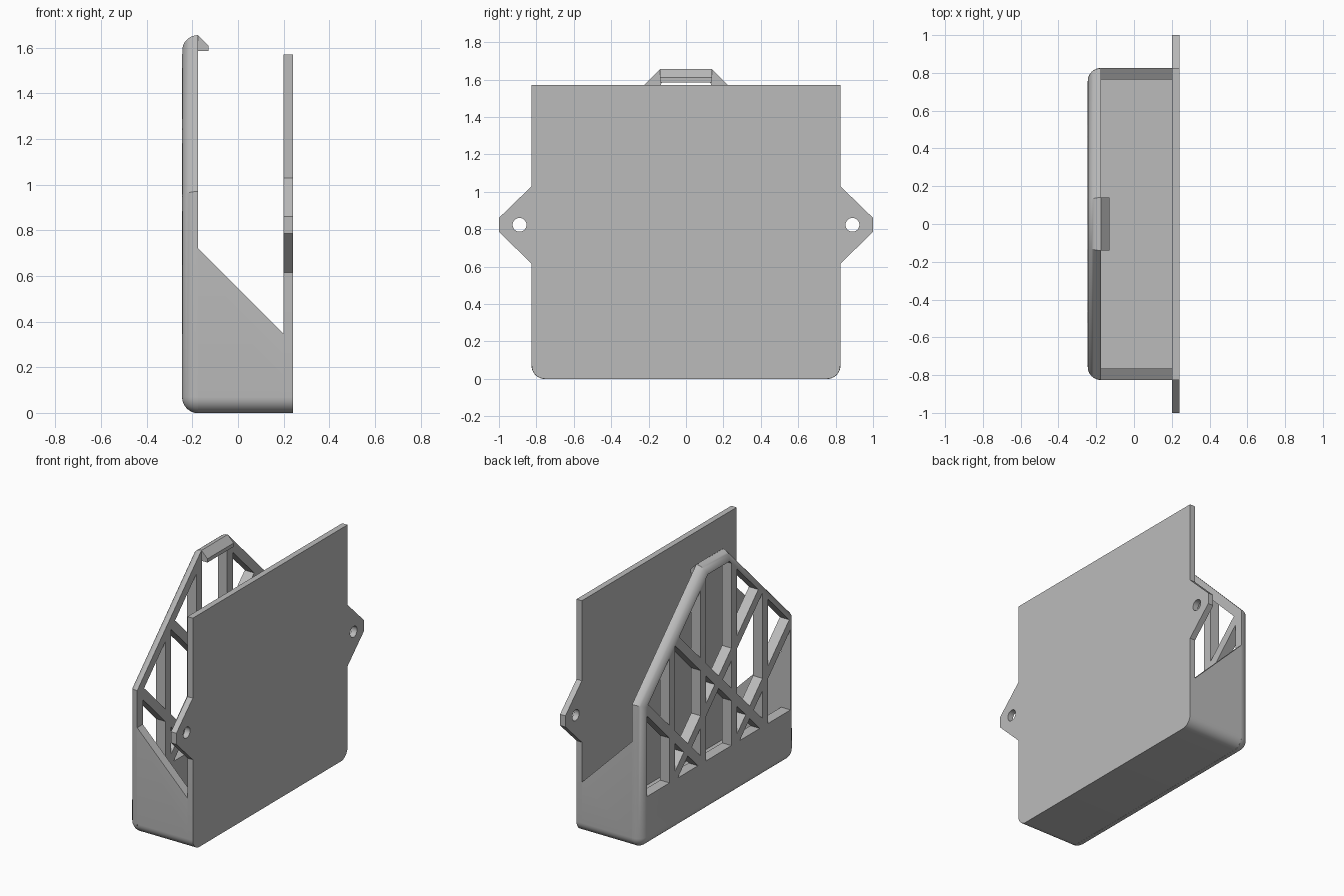
import bpy, bmesh, math
from mathutils import Vector

if "Cube" in bpy.data.objects:
    bpy.data.objects.remove(bpy.data.objects["Cube"])

R = 0.07            # outer edge rounding
HALF = 0.825        # half width of the holder
WALL = 0.06

grey = bpy.data.materials.new("plain_grey")
grey.diffuse_color = (0.5, 0.5, 0.5, 1)
grey.use_nodes = True
grey.node_tree.nodes["Principled BSDF"].inputs["Base Color"].default_value = grey.diffuse_color


def make(name, bm):
    bmesh.ops.recalc_face_normals(bm, faces=bm.faces)
    me = bpy.data.meshes.new(name)
    bm.to_mesh(me)
    bm.free()
    me.materials.append(grey)
    ob = bpy.data.objects.new(name, me)
    bpy.context.collection.objects.link(ob)
    return ob


def extrude(bm, faces, vec):
    ext = bmesh.ops.extrude_face_region(bm, geom=faces)["geom"]
    bmesh.ops.translate(bm, vec=vec, verts=[g for g in ext if isinstance(g, bmesh.types.BMVert)])


def prism_x(name, yz, x0, x1):
    bm = bmesh.new()
    extrude(bm, [bm.faces.new([bm.verts.new((x0, y, z)) for y, z in yz])], (x1 - x0, 0, 0))
    return make(name, bm)


def activate(ob):
    bpy.ops.object.select_all(action='DESELECT')
    ob.select_set(True)
    bpy.context.view_layer.objects.active = ob


def cut(ob, cutter):
    activate(ob)
    mod = ob.modifiers.new("cut", 'BOOLEAN')
    mod.operation, mod.solver, mod.object = 'DIFFERENCE', 'EXACT', cutter
    bpy.ops.object.modifier_apply(modifier=mod.name)
    bpy.data.objects.remove(cutter, do_unlink=True)


def smooth(ob):
    activate(ob)
    bpy.ops.object.shade_smooth_by_angle(angle=math.radians(30))


def corner(r, n=8):
    # rounded bottom corner on the +y side, from the floor up to the side
    return [(HALF - R + r * math.sin(a), R - r * math.cos(a))
            for a in (math.pi / 2 * i / n for i in range(n + 1))]


def mirrored(half):
    return half + [(-y, z) for y, z in reversed(half)]


def panel_outline(d):
    # house-shaped outline, inset by d
    k = d * math.tan(math.pi / 8)
    return mirrored(corner(R - d + 0.001) + [(HALF - d, 0.97 - k), (0.14 - k, 1.655 - d)])


# Front panel: outline stacked in shrinking rings for the rounded rim
bm = bmesh.new()
rings = []
for i in range(9):
    a = math.pi / 2 * i / 8
    rings.append([bm.verts.new((-0.175 - R * math.sin(a), y, z))
                  for y, z in panel_outline(R * (1 - math.cos(a)))])
bm.faces.new(rings[0])
bm.faces.new(rings[-1])
for lo, hi in zip(rings, rings[1:]):
    for i in range(len(lo)):
        j = (i + 1) % len(lo)
        bm.faces.new((lo[i], lo[j], hi[j], hi[i]))
panel = make("front_panel", bm)

# Lattice windows: opening split along every bar, bar strips removed
opening = mirrored([(0.765, 0.345), (0.765, 0.945), (0.115, 1.595)])
s = math.sqrt(0.5)
bars = [(Vector((0, 1, 0)), y) for y in (-0.495, -0.165, 0.165, 0.495)]
bars += [(Vector((0, sy * s, s)), c * s) for sy in (-1, 1) for c in (0.165, 0.825)]
bm = bmesh.new()
bm.faces.new([bm.verts.new((-0.3, y, z)) for y, z in opening])
for n, c in bars:
    for off in (-0.03, 0.03):
        bmesh.ops.bisect_plane(bm, geom=bm.verts[:] + bm.edges[:] + bm.faces[:],
                               plane_co=n * (c + off), plane_no=n, dist=1e-5)
strips = [f for f in bm.faces
          if any(abs(f.calc_center_median().dot(n) - c) < 0.03 for n, c in bars)]
bmesh.ops.delete(bm, geom=strips, context='FACES')
extrude(bm, bm.faces[:], (0.2, 0, 0))
cut(panel, make("window_cutter", bm))
smooth(panel)

# Tray: U section whose wall tops slope down towards the back
u = corner(R) + [(HALF, 0.5)]
inner = [(HALF - WALL, 0.5), (HALF - WALL, WALL)]
tray_yz = u + inner + [(-y, z) for y, z in reversed(inner)] + [(-y, z) for y, z in reversed(u)]
tray = prism_x("tray", tray_yz, -0.175, 0.2)
for v in tray.data.vertices:
    if v.co.z > 0.45:
        v.co.z = 0.72 if v.co.x < 0 else 0.345
smooth(tray)

# Back plate with pointed mounting tabs
plate = prism_x("back_plate", mirrored(corner(R) + [
    (HALF, 0.615), (1, 0.785), (1, 0.86), (HALF, 1.03), (HALF, 1.57)]), 0.2, 0.24)
for side in (-1, 1):
    hole = [(side * 0.89 + 0.037 * math.cos(t), 0.823 + 0.037 * math.sin(t))
            for t in (math.tau * i / 32 for i in range(32))]
    cut(plate, prism_x("hole_cutter", hole, 0.15, 0.3))
smooth(plate)

# Retaining hook along the top of the panel
bm = bmesh.new()
hook = [(-0.18, 1.655), (-0.175, 1.655), (-0.13, 1.61), (-0.13, 1.585), (-0.18, 1.585)]
extrude(bm, [bm.faces.new([bm.verts.new((x, -0.14, z)) for x, z in hook])], (0, 0.28, 0))
make("hook", bm)
